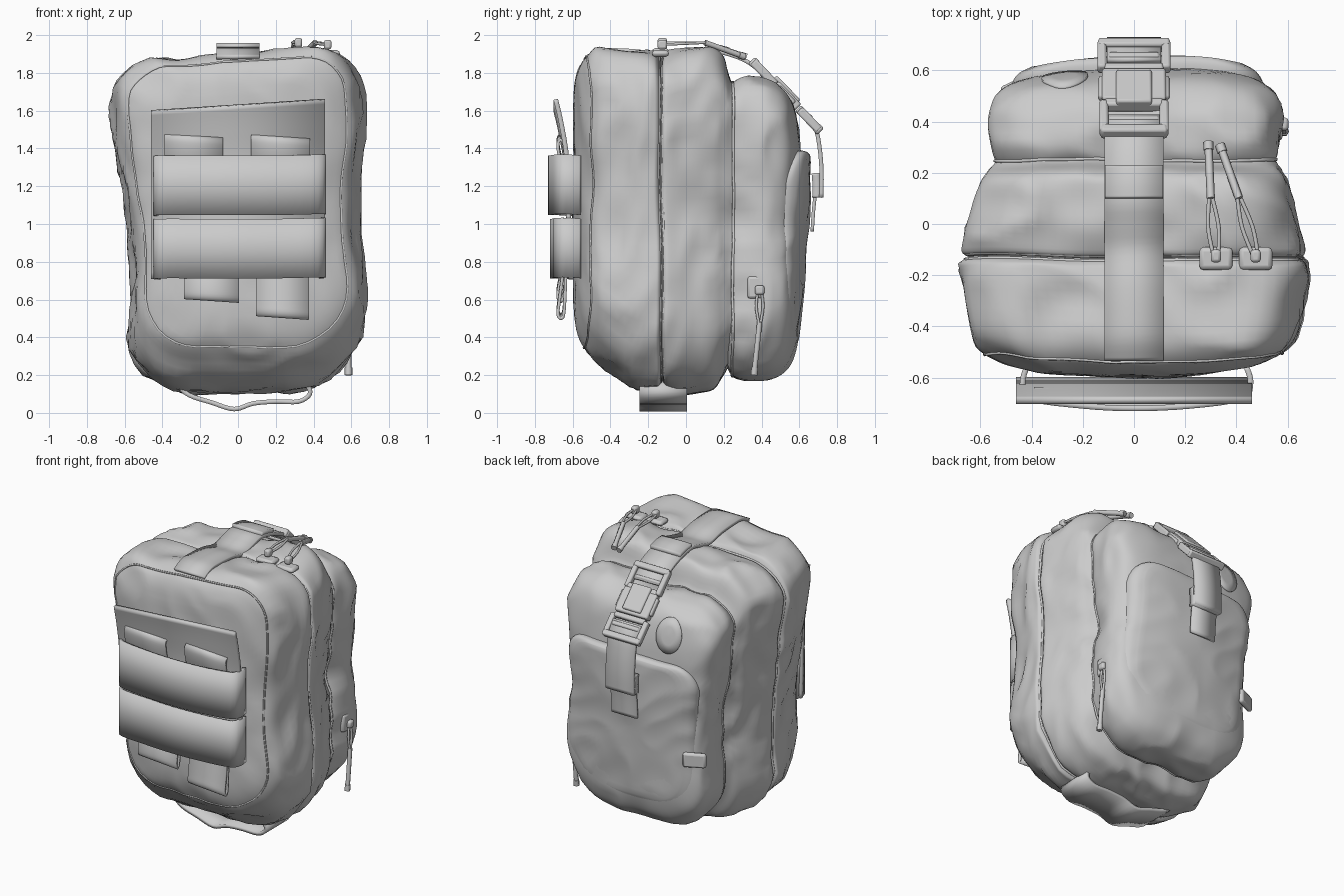
import bpy, bmesh, math
from mathutils import Vector, Matrix, noise
from mathutils.bvhtree import BVHTree

if "Cube" in bpy.data.objects:
    bpy.data.objects.remove(bpy.data.objects["Cube"])


def spline(pts, n):
    """Smooth path (Catmull-Rom) through points of any dimension."""
    P = [Vector(p) for p in pts]
    out = []
    for i in range(len(P) - 1):
        a, b, c, d = P[max(i - 1, 0)], P[i], P[i + 1], P[min(i + 2, len(P) - 1)]
        for k in range(n):
            t = k / n
            out.append((b * 2 + (c - a) * t + (a * 2 - b * 5 + c * 4 - d) * t * t
                        + (b * 3 - a - c * 3 + d) * t ** 3) * 0.5)
    return out + [P[-1]]


def activate(ob):
    bpy.ops.object.select_all(action='DESELECT')
    ob.select_set(True)
    bpy.context.view_layer.objects.active = ob


def finish(name, verts, faces, angle=40, thick=0, bevel=0):
    me = bpy.data.meshes.new(name)
    me.from_pydata([tuple(v) for v in verts], [], faces)
    bm = bmesh.new()
    bm.from_mesh(me)
    bmesh.ops.recalc_face_normals(bm, faces=bm.faces)
    bm.to_mesh(me)
    bm.free()
    ob = bpy.data.objects.new(name, me)
    bpy.context.collection.objects.link(ob)
    if thick:
        m = ob.modifiers.new("thickness", 'SOLIDIFY')
        m.thickness, m.offset = thick, 0
    if bevel:
        m = ob.modifiers.new("bevel", 'BEVEL')
        m.width, m.segments = bevel, 2
    activate(ob)
    bpy.ops.object.shade_smooth_by_angle(angle=math.radians(angle))


def warp(x, y, z):
    """Slouch, bulged front and rear, and cloth wrinkles shared by all fabric."""
    f = 0.95 + 0.09 * math.sin((z - 1.25) * 3) if x < 0 else 1.0 + 0.03 * math.cos((z - 0.6) * 7)
    p = Vector((x * f, y * (1 - 0.3 * x * x * min(abs(y) / 0.6, 1) ** 3), z + 0.075 * x * max(z - 0.9, 0)))
    p += noise.noise_vector(Vector((x * 2.2, y * 3, z * 2.2))) * 0.015
    fold = 0.5 - abs(noise.noise(Vector((x * 4 + z * 2, y * 5 + 3, z * 4 - x))))
    d = Vector(((x / .62) ** 3, (y / .55) ** 3, ((z - 1) / .85) ** 3 + 1e-4)).normalized()
    return p + d * (fold - 0.32) * 0.05 * (1 - 0.75 * d.y * d.y)


def outline(s):
    """Rounded rectangle ring: s = (y, half width, bottom, top)."""
    y, hw, z0, z1 = s
    rt, rb = min(0.36 * hw, (z1 - z0) * 0.4), min(0.56 * hw, (z1 - z0) * 0.45)
    corners = [(hw - rb, z0 + rb, rb, -90), (hw - rt, z1 - rt, rt, 0),
               (-hw + rt, z1 - rt, rt, 90), (-hw + rb, z0 + rb, rb, 180)]
    arcs = [[(cx + r * math.cos(math.radians(a + k * 11.25)), cz + r * math.sin(math.radians(a + k * 11.25)))
             for k in range(9)] for cx, cz, r, a in corners]
    ring = []
    for i, arc in enumerate(arcs):
        (ax, az), (bx, bz) = arc[-1], arcs[(i + 1) % 4][0]
        ring += arc + [(ax + (bx - ax) * k / 20, az + (bz - az) * k / 20) for k in range(1, 20)]
    return [warp(x, y, z) for x, z in ring]


def loft(name, secs, shear=0):
    rings = spline(secs, 4)
    caps = []
    for s, sign in ((rings[0], -1), (rings[-1], 1)):
        mid = (s[2] + s[3]) / 2
        caps.append([(s[0] + sign * 0.01 * (1 - k * k), s[1] * k, mid + (s[2] - mid) * k, mid + (s[3] - mid) * k)
                     for k in [j / 14 for j in range(13, 0, -1)] + [0.01]])
    rings = caps[0][::-1] + rings + caps[1]
    verts = [p for s in rings for p in outline(s)]
    for v in verts:
        v.y += shear * (v.z - 0.9)
    n = len(verts) // len(rings)
    faces = [(i * n + j, i * n + (j + 1) % n, (i + 1) * n + (j + 1) % n, (i + 1) * n + j)
             for i in range(len(rings) - 1) for j in range(n)]
    faces += [tuple(range(n)), tuple(range((len(rings) - 1) * n, len(rings) * n))]
    finish(name, verts, faces, 50)
    return BVHTree.FromPolygons(verts, faces)


def ribbon(name, pts, width, thick=0.02, n=4):
    w = Vector(width) / 2
    path = spline(pts, n)
    verts = [v for p in path for v in (p - w, p, p + w)]
    faces = [(3 * i + k, 3 * i + k + 1, 3 * i + k + 4, 3 * i + k + 3) for i in range(len(path) - 1) for k in (0, 1)]
    finish(name, verts, faces, 40, thick)


def tube(name, pts, r, cyclic=False):
    cu = bpy.data.curves.new(name, 'CURVE')
    cu.dimensions, cu.bevel_depth, cu.bevel_resolution, cu.use_fill_caps = '3D', r, 1, True
    path = pts if cyclic else spline(pts, 4)
    sp = cu.splines.new('POLY')
    sp.points.add(len(path) - 1)
    for q, p in zip(sp.points, path):
        q.co = (*p, 1)
    sp.use_cyclic_u = cyclic
    ob = bpy.data.objects.new(name, cu)
    bpy.context.collection.objects.link(ob)
    activate(ob)
    bpy.ops.object.convert(target='MESH')


def boxes(name, items, M=Matrix(), bevel=0.01):
    verts, faces = [], []
    for c, s in items:
        b = len(verts)
        verts += [M @ Vector([c[k] + s[k] / 2 * g[k] for k in range(3)])
                  for g in [(i, j, l) for i in (-1, 1) for j in (-1, 1) for l in (-1, 1)]]
        faces += [tuple(b + i for i in f) for f in
                  ((0, 1, 3, 2), (4, 6, 7, 5), (0, 4, 5, 1), (2, 3, 7, 6), (0, 2, 6, 4), (1, 5, 7, 3))]
    finish(name, verts, faces, 35, 0, bevel)


# Main bag with the zipper groove, and the narrower gusset towards the rear
body_secs = [(-0.595, .38, .58, 1.68), (-0.58, .48, .44, 1.78), (-0.54, .565, .35, 1.86), (-0.46, .615, .26, 1.905),
             (-0.30, .65, .14, 1.90), (-0.18, .66, .11, 1.89), (-0.15, .655, .11, 1.875), (-0.13, .63, .14, 1.845),
             (-0.11, .65, .11, 1.875), (-0.04, .64, .10, 1.895), (0.06, .615, .11, 1.90),
             (0.15, .585, .13, 1.89), (0.20, .555, .2, 1.85), (0.24, .53, .26, 1.74), (0.30, .50, .30, 1.68)]
body = loft("main_bag", body_secs)

# Rear pocket and its flat outer panel
pocket_secs = [(.22, .50, .25, 1.69), (.25, .53, .20, 1.73), (.31, .55, .18, 1.75), (.42, .56, .18, 1.745),
               (.49, .55, .20, 1.71), (.55, .525, .25, 1.65), (.585, .485, .33, 1.57), (.605, .42, .45, 1.46),
               (.615, .30, .6, 1.3)]
pocket = loft("rear_pocket", pocket_secs)
panel = loft("rear_panel", [(.50, .515, .30, 1.36), (.57, .51, .30, 1.375), (.61, .485, .33, 1.375),
                            (.63, .43, .39, 1.36)], 0.06)

# Piping and zipper tracks following the section rings
for nm, s, r in (("front_piping", body_secs[2], .006), ("pocket_piping", pocket_secs[1], .008),
                 ("zipper_track_front", (-0.141, .638, .132, 1.855), .008),
                 ("zipper_track_rear", (-0.119, .638, .132, 1.855), .008)):
    tube(nm, outline(s), r, True)


def hit(trees, origin, direction, axis, default):
    found = [t.ray_cast(Vector(origin), Vector(direction))[0] for t in trees]
    return max([h[axis] for h in found if h] or [default])


def top_z(x, y):
    return hit((body, pocket), (x, y, 3), (0, 0, -1), 2, 1.85)


# Front webbing panel, two wide bowed bands and folded webbing ends
ribbon("front_webbing_panel", [(0, -.61, .74), (0, -.62, .95), (0, -.63, 1.3), (0, -.66, 1.5), (0, -.69, 1.63)],
       (.92, 0, .06), .025)
for nm, zc, dy in (("upper_band", 1.205, 0), ("lower_band", .87, .01)):
    ribbon(nm, [(-.42, -.56, zc - .005), (-.435, -.62, zc - .005), (-.41, -.68, zc), (-.2, -.71 + dy, zc),
                (0, -.72 + dy, zc), (.22, -.71 + dy, zc), (.42, -.68, zc + .005), (.455, -.62, zc + .005),
                (.44, -.56, zc)], (0, 0, .315), .022)
for i, (x, w, z, s) in enumerate(((-.235, .31, 1.46, 1), (.225, .31, 1.455, 1), (-.14, .29, .60, -1), (.235, .28, .51, -1))):
    zi = 1.30 if s > 0 else .76
    ribbon(f"webbing_end_{i + 1}", [(x, -.635, zi), (x, -.645, z - .04 * s), (x, -.66, z), (x, -.678, z - .02 * s),
                                    (x, -.672, z - .08 * s), (x, -.65, zi)], (w, 0, -.02), .016)

# Top strap draped over the bag, with a keeper loop
strap = [(0, y, top_z(0, y) + .012) for y in (-.53, -.45, -.35, -.22, -.1, 0)]
strap += [(0, .1, 1.925), (0, .24, 1.895), (0, .34, 1.85), (0, .42, 1.78)]
ribbon("top_strap", strap, (.23, 0, 0), .022)
ribbon("strap_keeper", [(0, .10, 1.937), (0, .16, 1.932), (0, .225, 1.915)], (.225, 0, 0), .04)

# Side-release buckle: frame, body, frame
M = Matrix.Translation((0, .355, 1.86)) @ Matrix.Rotation(math.radians(-46), 4, 'X')
bk = [((0, .01, 0), (.26, .04, .05)), ((0, .16, .0), (.23, .04, .045)), ((0, .085, -.01), (.2, .025, .03)),
      ((0, .255, 0), (.25, .17, .055)), ((0, .23, .02), (.14, .18, .04)),
      ((0, .36, 0), (.23, .035, .045)), ((0, .42, .01), (.2, .03, .03)), ((0, .495, 0), (.28, .04, .05))]
for s in (-1, 1):
    bk += [((s * .118, .085, 0), (.035, .17, .045)), ((s * .125, .43, 0), (.035, .15, .045)),
           ((s * .122, .25, 0), (.032, .12, .035))]
boxes("buckle", bk, M)

# Lower strap, folded end and loose tail
ribbon("lower_strap", [(0, .635, 1.585), (0, .685, 1.51), (0, .708, 1.40), (0, .718, 1.27), (0, .716, 1.14)], (.21, 0, 0), .022)
ribbon("strap_fold", [(0, .69, 1.27), (0, .695, 1.2), (0, .693, 1.14)], (.21, 0, 0), .05)
ribbon("strap_tail", [(0, .69, 1.2), (0, .676, 1.08), (0, .668, .96)], (.19, 0, 0), .018)

# Oval patch laid on the rear pocket, and a small side tab
n, verts, faces = 28, [], []
for k in (.05, .5, 1):
    for i in range(n):
        x, z = -.27 + k * .09 * math.cos(i * math.tau / n), 1.54 + k * .115 * math.sin(i * math.tau / n)
        verts.append((x, hit((panel, pocket), (x, 2, z), (0, -1, 0), 1, .55) + .002, z))
for r in (0, n):
    faces += [(r + i, r + (i + 1) % n, r + n + (i + 1) % n, r + n + i) for i in range(n)]
finish("rear_oval_patch", verts, faces + [tuple(range(n))], 40, .016)
ty = hit((panel, pocket), (-.43, 2, .72), (0, -1, 0), 1, .55)
boxes("rear_side_tab", [((0, 0, 0), (.15, .035, .10))],
      Matrix.Translation((-.45, ty + .01, .72)) @ Matrix.Rotation(math.radians(25), 4, 'Z'), .015)

# Carry handle under the bag
ribbon("bottom_handle", [(-.27, -.12, .20), (-.31, -.12, .15), (-.26, -.12, .095), (-.14, -.12, .055), (-.02, -.12, .02),
                         (.08, -.12, .05), (.2, -.12, .06), (.32, -.12, .06), (.38, -.12, .10), (.36, -.12, .15),
                         (.27, -.12, .19)], (0, .25, 0), .024)


# Zipper pulls: tab, two thin strands, thick sleeve, tip
def pull(name, base, mid, end, side, tab, r=.008):
    b, m, e, s = Vector(base), Vector(mid), Vector(end), Vector(side)
    boxes(name + "_tab", [(b, tab)], Matrix(), .012)
    for k in (-1, 1):
        tube(f"{name}_strand_{k + 2}", [b + s * k * .6, (b + m) / 2 + s * k * 1.3, m + s * k * .4], r)
    tube(name + "_sleeve", [m, (m + e) / 2, m.lerp(e, .9)], .016)
    tube(name + "_tip", [m.lerp(e, .86), e], .02)


for i, (bx, mx, ex, ey) in enumerate(((.32, .30, .29, .32), (.475, .41, .335, .31))):
    bz = top_z(bx, -.17) + .015
    boxes(f"zipper_garage_{i + 1}", [((bx, -.135, bz - .012), (.13, .09, .035))], Matrix(), .017)
    pull(f"top_pull_{i + 1}", (bx, -.125, bz + .035), (mx, .10, 1.96), (ex, ey, 1.885), (.016, 0, 0), (.04, .05, .05))
boxes("side_zipper_garage", [((.56, .37, .665), (.04, .09, .12))], Matrix(), .015)
pull("side_pull", (.583, .39, .65), (.585, .39, .48), (.585, .36, .20), (0, .014, 0), (.04, .05, .05))
